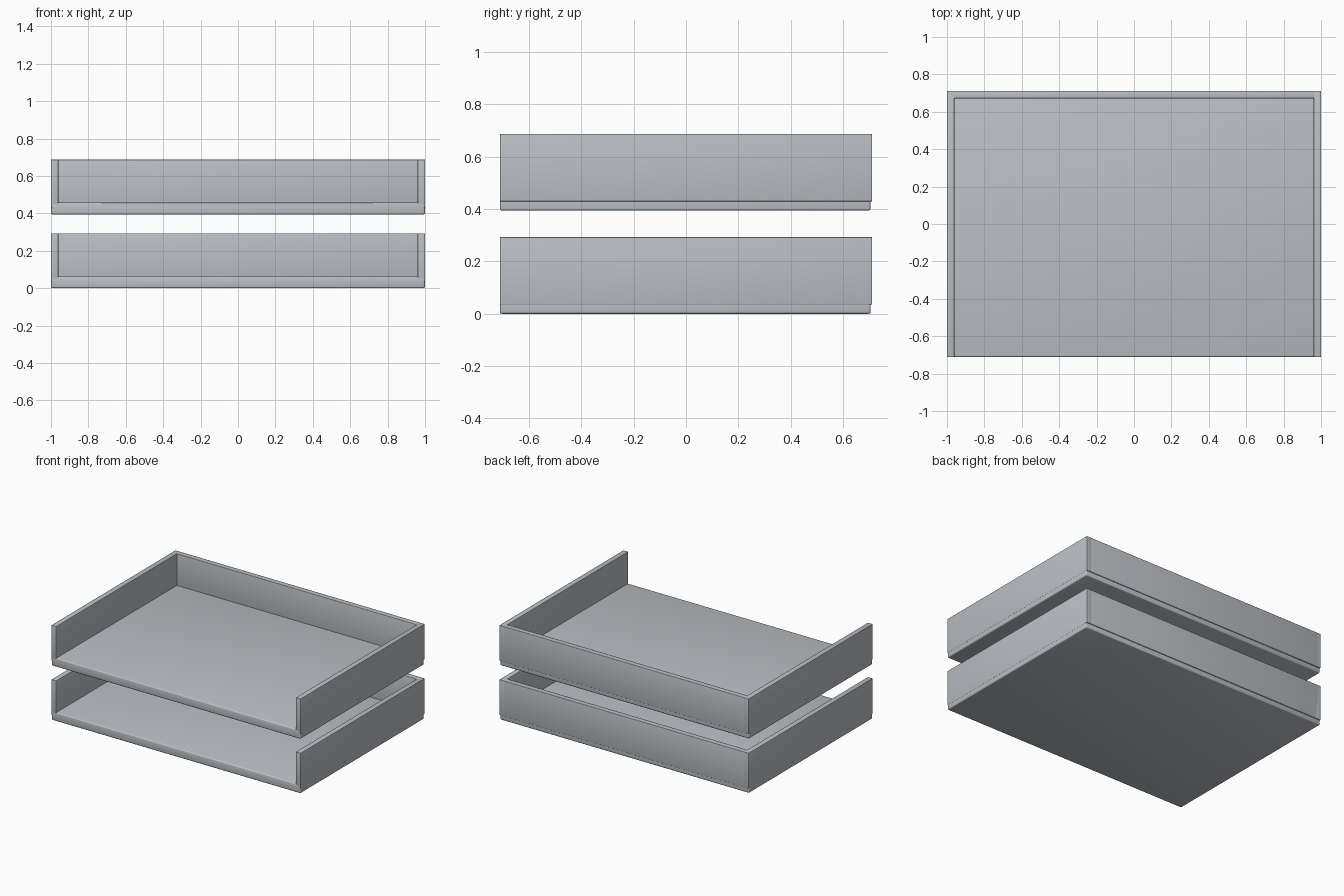
import bpy, bmesh

if "Cube" in bpy.data.objects:
    bpy.data.objects.remove(bpy.data.objects["Cube"])

# Single satin grey for both trays
grey = bpy.data.materials.new("cool_grey")
grey.diffuse_color = (0.50, 0.53, 0.56, 1)
grey.use_nodes = True
grey.node_tree.nodes["Principled BSDF"].inputs["Base Color"].default_value = grey.diffuse_color


def panel(name, lo, hi, bevel):
    """Box between two corners with softly rounded edges."""
    bm = bmesh.new()
    bmesh.ops.create_cube(bm, size=1)
    for v in bm.verts:
        v.co = [(a + b) / 2 + c * (b - a) for a, b, c in zip(lo, hi, v.co)]
    bmesh.ops.bevel(bm, geom=bm.edges[:], offset=bevel, segments=3,
                    profile=0.5, affect='EDGES')
    for f in bm.faces:
        f.smooth = True
    mesh = bpy.data.meshes.new(name)
    bm.to_mesh(mesh)
    bm.free()
    mesh.materials.append(grey)
    obj = bpy.data.objects.new(name, mesh)
    bpy.context.collection.objects.link(obj)
    bpy.ops.object.select_all(action='DESELECT')
    obj.select_set(True)
    bpy.context.view_layer.objects.active = obj
    bpy.ops.object.shade_smooth_by_angle(angle=0.6)


X, Y = 1.0, 0.711         # half width and half depth
HEIGHT, WALL = 0.293, 0.039

for label, z in (("lower", 0.0), ("upper", 0.394)):
    # Floor slab, set slightly in from the back wall
    panel(label + "_tray_base", (-X + 0.001, -Y, z), (X - 0.001, Y - 0.006, z + 0.063), 0.008)
    # Side walls
    for side, s in (("left", -1), ("right", 1)):
        xs = sorted((s * X, s * (X - WALL)))
        panel(f"{label}_tray_{side}_wall", (xs[0], -Y, z + 0.035),
              (xs[1], Y, z + HEIGHT), 0.003)
    # Back wall
    panel(label + "_tray_back_wall", (-X + 0.001, Y - WALL, z + 0.035),
          (X - 0.001, Y, z + HEIGHT), 0.003)
